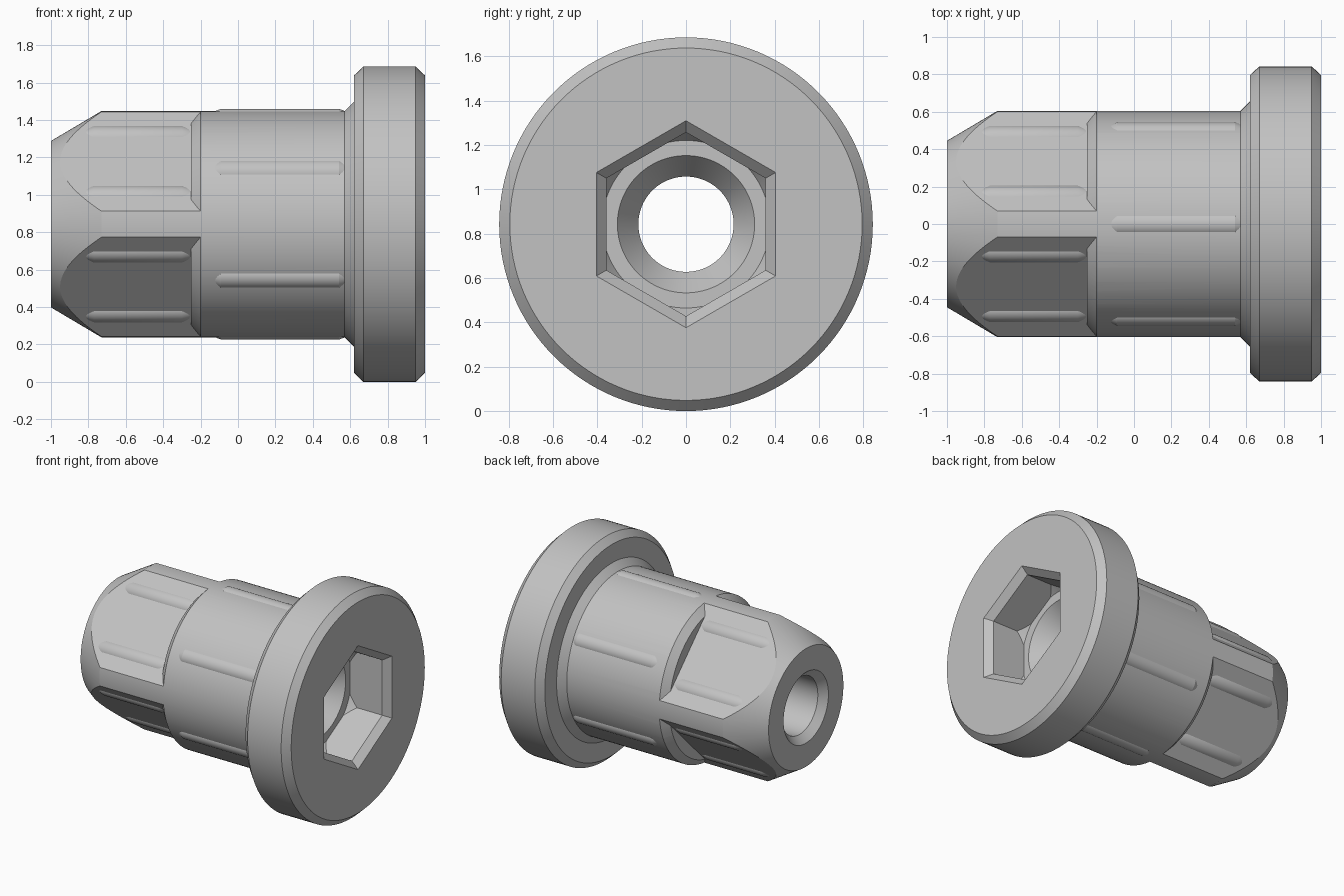
import bpy
import bmesh
from math import sin, cos, pi, radians, sqrt

cube = bpy.data.objects.get("Cube")
if cube:
    bpy.data.objects.remove(cube, do_unlink=True)

AXIS_Z = 0.843   # height of the horizontal axis
BODY_R = 0.605
FLAT_D = 0.474   # distance of the nose flats from the axis

steel = bpy.data.materials.new("plain grey steel")
steel.use_nodes = True
grey = (0.54, 0.54, 0.54, 1)
steel.diffuse_color = grey
bsdf = next(n for n in steel.node_tree.nodes if n.type == "BSDF_PRINCIPLED")
bsdf.inputs["Base Color"].default_value = grey


def lathe(name, profile, segs=128, start=0.0, offset=(0, 0)):
    """Solid turned about the x axis from (x, radius) points, with flat end caps."""
    bm = bmesh.new()
    rings = []
    for x, r in profile:
        angles = [start + 2 * pi * i / segs for i in range(segs)]
        rings.append([bm.verts.new((x, offset[0] + r * cos(a), AXIS_Z + offset[1] + r * sin(a)))
                      for a in angles])
    for a, b in zip(rings, rings[1:]):
        for i in range(segs):
            j = (i + 1) % segs
            bm.faces.new((a[i], a[j], b[j], b[i]))
    bm.faces.new(rings[0])
    bm.faces.new(rings[-1])
    bmesh.ops.recalc_face_normals(bm, faces=bm.faces)
    mesh = bpy.data.meshes.new(name)
    bm.to_mesh(mesh)
    bm.free()
    mesh.materials.append(steel)
    obj = bpy.data.objects.new(name, mesh)
    bpy.context.collection.objects.link(obj)
    return obj


def select(obj):
    bpy.ops.object.select_all(action="DESELECT")
    obj.select_set(True)
    bpy.context.view_layer.objects.active = obj


def boolean(obj, tool, operation):
    """Apply a boolean and discard the tool."""
    mod = obj.modifiers.new("cut", "BOOLEAN")
    mod.operation = operation
    mod.solver = "EXACT"
    mod.object = tool
    select(obj)
    bpy.ops.object.modifier_apply(modifier=mod.name)
    bpy.data.objects.remove(tool, do_unlink=True)


def smooth(obj):
    select(obj)
    bpy.ops.object.shade_smooth_by_angle(angle=radians(20))


# Turned body: tapered nose, shank, neck and chamfered flange
body = lathe("bushing_body", [
    (-1, 0.445), (-0.73, BODY_R), (0.57, BODY_R), (0.62, 0.655),
    (0.62, 0.795), (0.67, 0.843), (0.95, 0.843), (1, 0.795)])

# Four flats on the nose, ending at a chamfered shoulder
flats = lathe("flats_cutter", [(-1.1, 0.7), (-0.105, 0.7), (-0.25, 0.555)])
square = lathe("square_core", [(-1.3, FLAT_D * sqrt(2)), (0.2, FLAT_D * sqrt(2))], segs=4)
boolean(flats, square, "DIFFERENCE")
boolean(body, flats, "DIFFERENCE")

# Hexagonal socket with a bevelled mouth and conical corners at its floor
socket = lathe("socket_cutter", [(0.5, 0.415), (0.95, 0.415), (1.05, 0.519)],
               segs=6, start=pi / 2)
floor = lathe("socket_floor", [(0.68, 0.378), (1.1, 0.637)])
boolean(socket, floor, "INTERSECT")
boolean(body, socket, "DIFFERENCE")

# Through bore, countersunk at both ends
bore = lathe("bore_cutter", [
    (-1.05, 0.317), (-0.948, 0.215), (0.55, 0.215), (0.69, 0.317)])
boolean(body, bore, "DIFFERENCE")
smooth(body)


def rib(name, x0, x1, taper, y, z):
    """Low rounded rib with tapered ends, mostly buried in the body."""
    obj = lathe(name, [(x0, 0.06), (x0 + taper, 0.075), (x1 - taper, 0.075), (x1, 0.06)],
                segs=48, offset=(y, z))
    smooth(obj)


# Six crush ribs around the shank
for i in range(6):
    a = pi / 2 + i * pi / 3
    d = BODY_R + 0.012 - 0.075
    rib(f"shank_rib_{i + 1}", -0.13, 0.58, 0.04, d * cos(a), d * sin(a))

# Two crush ribs on each nose flat
for i in range(4):
    a = pi / 4 + i * pi / 2
    d = FLAT_D + 0.013 - 0.075
    for side, t in (("a", -0.226), ("b", 0.226)):
        rib(f"flat_rib_{i + 1}{side}", -0.82, -0.25, 0.05,
            d * cos(a) - t * sin(a), d * sin(a) + t * cos(a))
